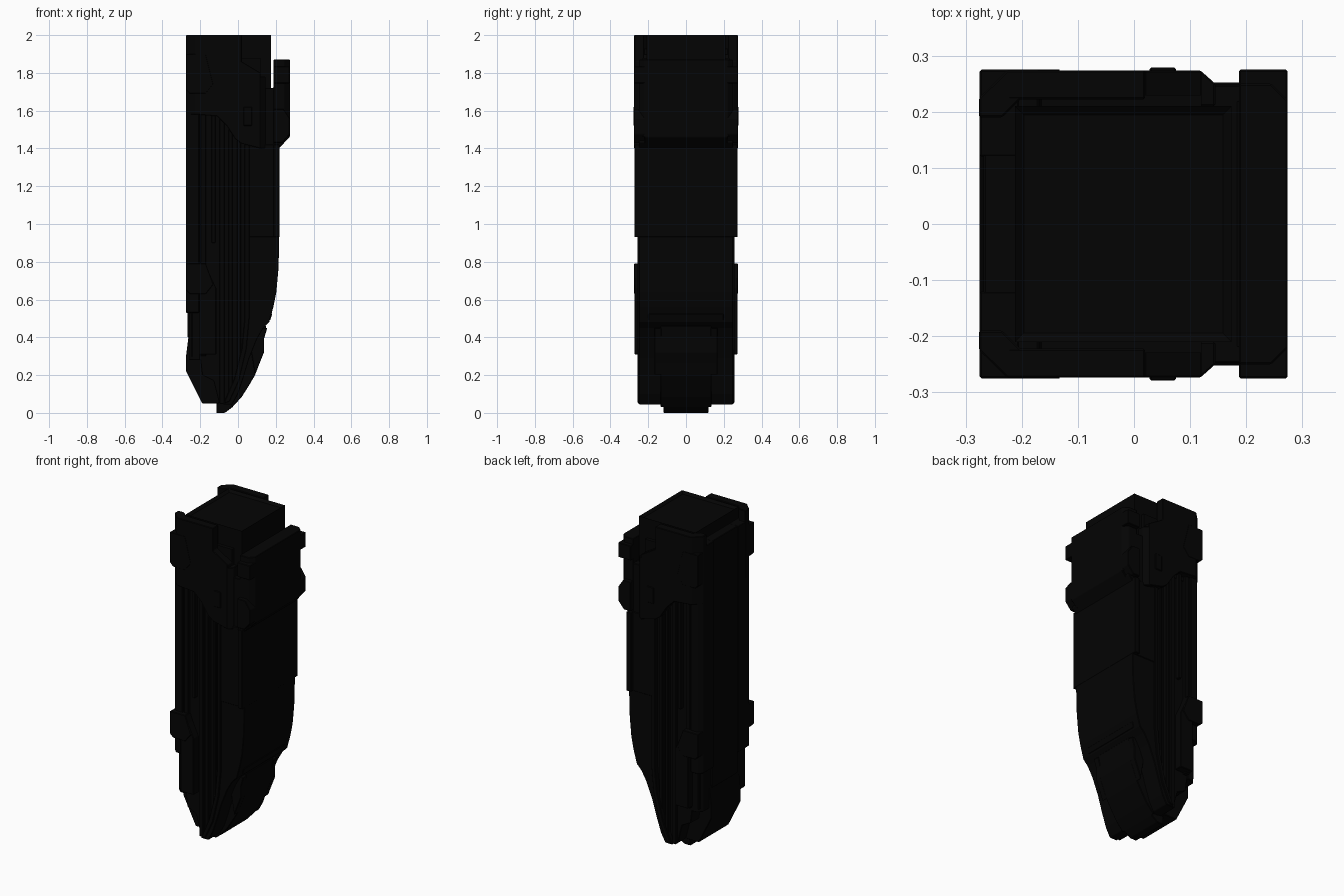
import bpy, bmesh

black = bpy.data.materials.new("near_black")
black.diffuse_color = (0.0012, 0.0012, 0.0012, 1)


def finish(name, bm, bevel):
    bmesh.ops.recalc_face_normals(bm, faces=bm.faces)
    me = bpy.data.meshes.new(name)
    bm.to_mesh(me)
    bm.free()
    me.materials.append(black)
    ob = bpy.data.objects.new(name, me)
    bpy.context.collection.objects.link(ob)
    if bevel:
        m = ob.modifiers.new("edge", "BEVEL")
        m.width = bevel
        m.segments = 1
        m.limit_method = "ANGLE"
    return ob


def prism(name, pts, lo, hi, axis="y", mirror=False, bevel=0.003):
    """Extrude an outline: x,z along y, or x,y along z. Optionally repeat across y = 0."""
    bm = bmesh.new()
    for s in ((1, -1) if mirror else (1,)):
        rings = []
        for d in (lo, hi):
            if axis == "y":
                rings.append([bm.verts.new((a, s * d, b)) for a, b in pts])
            else:
                rings.append([bm.verts.new((a, s * b, d)) for a, b in pts])
        n = len(pts)
        bm.faces.new(rings[0])
        bm.faces.new(rings[1])
        for i in range(n):
            j = (i + 1) % n
            bm.faces.new((rings[0][i], rings[0][j], rings[1][j], rings[1][i]))
    return finish(name, bm, bevel)


def box(name, x0, x1, y0, y1, z0, z1, mirror=False, bevel=0.003):
    return prism(name, [(x0, z0), (x1, z0), (x1, z1), (x0, z1)], y0, y1,
                 mirror=mirror, bevel=bevel)


# Curved outer edges: nose in the middle, set-back shell at the sides
nose = [(-0.03, 0.03), (0.02, 0.085), (0.055, 0.14), (0.09, 0.2), (0.115, 0.265),
        (0.137, 0.32), (0.137, 0.39)]
upper_curve = [(0.165, 0.48), (0.187, 0.56), (0.203, 0.64), (0.214, 0.76), (0.218, 0.9)]
side_curve = [(-0.03, 0.045), (0.0, 0.1), (0.03, 0.19), (0.06, 0.29), (0.1, 0.39),
              (0.135, 0.45)]

# Recessed core with tapered lower end
prism("core", [(-0.1, 0.05), (-0.13, 0.17), (-0.19, 0.2), (-0.2, 0.28), (-0.25, 0.3),
               (-0.25, 1.62), (0.205, 1.62)]
      + [(x - 0.008, z) for x, z in reversed(side_curve + upper_curve)], -0.225, 0.225)
prism("bottom_tongue", [(-0.115, 0.0), (-0.07, 0.0), (-0.03, 0.03), (0.02, 0.085),
                        (0.0, 0.2), (-0.115, 0.2)], -0.12, 0.12)
prism("foot_block", [(-0.19, 0.05), (-0.1, 0.05), (-0.1, 0.42),
                     (-0.26, 0.42), (-0.275, 0.3), (-0.275, 0.22)], -0.145, 0.145)

# Curved shell with narrow nose block
inner = [(0.045, 0.5), (0.03, 0.36), (-0.01, 0.2), (-0.08, 0.045)]
prism("nose_block", nose + [(0.15, 0.46), (0.03, 0.46), (-0.05, 0.1)], -0.135, 0.135)
prism("nose_side", nose[3:] + [(0.155, 0.45), (0.05, 0.45)], 0.13, 0.168, mirror=True)
prism("shell_lower", side_curve + upper_curve + [(0.218, 0.94), (0.045, 0.94)] + inner,
      -0.248, 0.248)
box("shell_upper", 0.045, 0.219, -0.252, 0.252, 0.93, 1.42)
box("shell_front_strip", 0.187, 0.219, -0.272, 0.272, 0.93, 1.42)
prism("shell_edge_trim", [(0.035, 1.42), (0.06, 1.42), (0.06, 0.5), (0.045, 0.34),
                          (0.005, 0.17), (-0.045, 0.06), (-0.075, 0.05),
                          (-0.02, 0.18), (0.02, 0.34), (0.035, 0.5)],
      0.225, 0.256, mirror=True)
prism("shell_ledge", [(0.13, 0.49), (0.17, 0.49), (0.182, 0.525), (0.13, 0.525)], -0.2, 0.2)

# Long vertical ribs in the side recess
for i, (x, w, z0, z1, y) in enumerate([(-0.185, 0.03, 0.3, 1.6, 0.245),
                                       (-0.13, 0.02, 0.9, 1.58, 0.25),
                                       (-0.085, 0.026, 0.048, 1.56, 0.24),
                                       (-0.04, 0.022, 0.1, 1.5, 0.248),
                                       (0.005, 0.02, 0.2, 1.46, 0.24)]):
    box(f"side_rib_{i + 1}", x - w / 2, x + w / 2, 0.2, y, z0, z1, mirror=True)

# Chamfered rear rails and flat rear strip
prism("rear_rail", [(-0.275, 0.12), (-0.275, 0.225), (-0.25, 0.25), (-0.205, 0.25),
                    (-0.205, 0.12)], 0.53, 1.93, axis="z", mirror=True)
prism("rear_rail_foot", [(-0.26, 0.13), (-0.26, 0.205), (-0.235, 0.23), (-0.2, 0.23),
                         (-0.2, 0.13)], 0.28, 0.54, axis="z", mirror=True)
box("rear_strip", -0.268, -0.2, -0.125, 0.125, 0.4, 1.93)
for i in range(14):
    z = 0.86 + i * 0.055
    box(f"rear_tooth_{i + 1}", -0.27, -0.24, 0.2, 0.2305, z, z + 0.028,
        mirror=True, bevel=0)

# Rear corner clamps
for label, z0, z1 in (("upper", 1.69, 1.9), ("lower", 0.63, 0.79)):
    prism(f"{label}_corner_clamp", [(-0.275, z0 + 0.02), (-0.255, z0), (-0.17, z0),
                                    (-0.13, z0 + 0.05), (-0.17, z1), (-0.275, z1)],
          0.19, 0.275, mirror=True)
prism("lower_side_plate", [(-0.205, 0.31), (-0.115, 0.31), (-0.115, 0.66), (-0.17, 0.78),
                           (-0.205, 0.78)], 0.22, 0.272, mirror=True)

# Neck with a shallow recessed top
neck = box("neck", -0.212, 0.174, -0.21, 0.21, 1.4, 2.0, bevel=0)
bm = bmesh.new()
bm.from_mesh(neck.data)
bm.faces.ensure_lookup_table()
top = max(bm.faces, key=lambda f: f.calc_center_median().z)
bmesh.ops.inset_region(bm, faces=[top], thickness=0.022, depth=0)
for v in top.verts:
    v.co.z -= 0.014
bm.to_mesh(neck.data)
bm.free()

# Upper collar: side cheeks with stepped lower edge and chamfered rear corners
prism("side_cheek", [(-0.225, 1.58), (-0.11, 1.57), (-0.06, 1.52), (-0.015, 1.45),
                     (0.02, 1.425), (0.12, 1.4), (0.12, 1.8), (0.02, 1.86),
                     (0.02, 2.0), (-0.225, 2.0)], 0.222, 0.274, mirror=True)
prism("cheek_corner", [(-0.276, 0.19), (-0.276, 0.225), (-0.226, 0.274), (-0.2, 0.274),
                       (-0.2, 0.225), (-0.235, 0.19)], 1.58, 2.0, axis="z", mirror=True)
box("cheek_floor", -0.22, 0.12, 0.2, 0.23, 1.55, 1.88, mirror=True, bevel=0)
box("cheek_link", 0.1, 0.2, 0.2, 0.248, 1.39, 1.72, mirror=True)
prism("cheek_bevel", [(0.11, 0.21), (0.145, 0.21), (0.145, 0.25), (0.118, 0.274),
                      (0.11, 0.274)], 1.4, 1.78, axis="z", mirror=True)
box("cheek_button", 0.028, 0.075, 0.25, 0.279, 1.52, 1.62, mirror=True)

# Front fin standing off the neck, with chamfered ends and side tabs
prism("fin", [(0.185, 1.385), (0.215, 1.4), (0.274, 1.46), (0.274, 1.87),
              (0.187, 1.87), (0.187, 1.72), (0.165, 1.72), (0.165, 1.4)], -0.221, 0.221)
prism("fin_end", [(0.187, 0.21), (0.274, 0.21), (0.274, 0.221), (0.245, 0.25),
                  (0.187, 0.25)], 1.46, 1.87, axis="z", mirror=True)
prism("fin_end_foot", [(0.187, 1.39), (0.215, 1.4), (0.245, 1.43), (0.245, 1.47),
                       (0.187, 1.47)], 0.21, 0.25, mirror=True)
box("fin_upper_tab", 0.187, 0.274, 0.2, 0.275, 1.745, 1.835, mirror=True)
prism("fin_lower_tab", [(0.187, 1.43), (0.235, 1.43), (0.274, 1.475), (0.274, 1.56),
                        (0.24, 1.61), (0.187, 1.61)], 0.2, 0.275, mirror=True)
